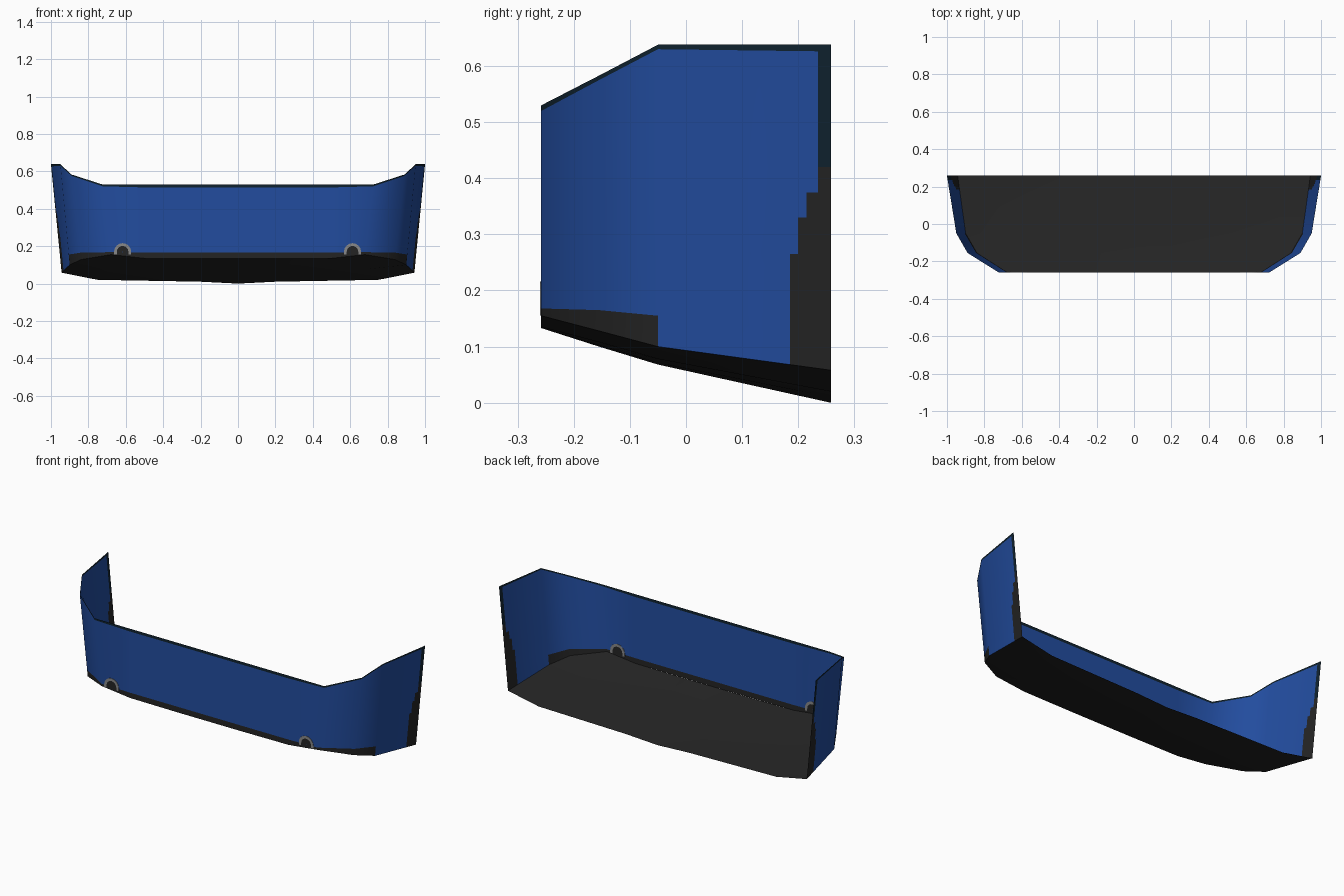
import bpy, bmesh, math
from mathutils import Vector

cube = bpy.data.objects.get("Cube")
if cube:
    bpy.data.objects.remove(cube, do_unlink=True)

FRONT, BACK = -0.258, 0.258


def material(name, rgb):
    m = bpy.data.materials.new(name)
    m.use_nodes = True
    m.diffuse_color = (*rgb, 1)
    bsdf = next(n for n in m.node_tree.nodes if n.type == 'BSDF_PRINCIPLED')
    bsdf.inputs["Base Color"].default_value = (*rgb, 1)
    return m


blue = material("blue paint", (0.016, 0.073, 0.345))
black = material("black plastic", (0.0175, 0.0175, 0.0175))
teal = material("dark teal edge", (0.005, 0.016, 0.028))
grey = material("grey trim", (0.25, 0.25, 0.25))


def finish(bm, name, mats, smooth=True):
    mesh = bpy.data.meshes.new(name)
    bm.to_mesh(mesh)
    bm.free()
    ob = bpy.data.objects.new(name, mesh)
    bpy.context.collection.objects.link(ob)
    for m in mats:
        mesh.materials.append(m)
    if smooth:
        bpy.ops.object.select_all(action='DESELECT')
        bpy.context.view_layer.objects.active = ob
        ob.select_set(True)
        bpy.ops.object.shade_smooth_by_angle(angle=math.radians(40))
    return ob


def grid(bm, columns):
    """Quads between neighbouring columns of points."""
    vs = [[bm.verts.new(p) for p in col] for col in columns]
    for a, b in zip(vs, vs[1:]):
        for i in range(len(a) - 1):
            bm.faces.new((a[i], b[i], b[i + 1], a[i + 1]))


def flip(points):
    return [(-x, y, z) for x, y, z in points]


# Wall: stations from the middle of the front to the back corner
# (y, bottom x, bottom z, top x, top z, height of black band, rim width)
stations = [
    (FRONT, 0.0, 0.133, 0.0, 0.53, 0.165, 0.016),
    (FRONT, 0.5, 0.135, 0.5, 0.53, 0.165, 0.016),
    (FRONT, 0.68, 0.155, 0.725, 0.53, 0.168, 0.010),
    (-0.155, 0.84, 0.128, 0.89, 0.583, 0.165, 0.008),
    (-0.05, 0.90, 0.10, 0.95, 0.638, 0.155, 0.008),
    (BACK, 0.943, 0.058, 1.0, 0.638, 0.12, 0.012),
]


def wall_column(y, bx, bz, tx, tz, band, rim):
    xs = lambda z: bx + (tx - bx) * (z - bz) / (tz - bz)
    return [(xs(z), y, z) for z in (bz, band, tz - rim, tz)]


half = [wall_column(*s) for s in stations]
bm = bmesh.new()
grid(bm, [flip(c) for c in reversed(half[1:])] + half)
for f in bm.faces:
    ys = [v.co.y for v in f.verts]
    row = f.index % 3
# Colour rows: black band in front, teal rim on top
bm.faces.ensure_lookup_table()
for i, f in enumerate(bm.faces):
    row = i % 3
    on_side = f.calc_center_median().y > -0.05
    f.material_index = 2 if row == 2 else 1 if row == 0 and not on_side else 0


# Stepped dark patch along the rear edge of each side
steps = [(0.265, 0.185), (0.33, 0.20), (0.375, 0.215), (0.42, 0.235)]
cuts = [((0, y, 0), (0, 1, 0)) for _, y in steps]
cuts += [((0, 0, z), (0, 0, 1)) for z, _ in steps]
for co, no in cuts:
    faces = [f for f in bm.faces if f.calc_center_median().y > -0.05]
    geom = set(faces)
    for f in faces:
        geom.update(f.verts)
        geom.update(f.edges)
    bmesh.ops.bisect_plane(bm, geom=list(geom), plane_co=Vector(co),
                           plane_no=Vector(no), dist=1e-5)
for f in bm.faces:
    c = f.calc_center_median()
    limit = next((y for z, y in steps if c.z < z), steps[-1][1])
    if c.y > limit:
        f.material_index = 1 if c.z < steps[-1][0] else 2
finish(bm, "bumper_wall", [blue, black, teal])

# Floor: rows from front to back, (y, [(x, z), ...] from the middle outward)
rows = [
    (FRONT, [(0, 0.133), (0.2, 0.133), (0.5, 0.135), (0.68, 0.155)]),
    (-0.155, [(0, 0.10), (0.2, 0.102), (0.6, 0.108), (0.84, 0.128)]),
    (-0.05, [(0, 0.068), (0.2, 0.071), (0.7, 0.078), (0.90, 0.10)]),
    (BACK, [(0, 0.0), (0.2, 0.01), (0.75, 0.02), (0.943, 0.058)]),
]
bm = bmesh.new()
columns = [[(pts[i][0], y, pts[i][1]) for y, pts in rows] for i in range(4)]
grid(bm, [flip(c) for c in reversed(columns[1:])] + columns)
bmesh.ops.reverse_faces(bm, faces=bm.faces[:])
finish(bm, "bumper_floor", [black])


# Small arches at the lower edge, thin enough to show on both sides of the wall
def arch(name, cx, inner, outer, mat, depth):
    bm = bmesh.new()
    n, cz, foot = 8, 0.17, 0.155
    dirs = [(math.cos(math.pi * i / n), math.sin(math.pi * i / n)) for i in range(n + 1)]

    def arc(r):
        pts = [(cx + r * c, cz + r * s) for c, s in dirs]
        return [(cx + r, foot)] + pts + [(cx - r, foot)]

    outline = [(arc(inner)[i], arc(outer)[i]) for i in range(n + 3)]
    for a, b in zip(outline, outline[1:]):
        quad = [a[0], a[1], b[1], b[0]]
        bm.faces.new([bm.verts.new((x, FRONT - depth / 2, z)) for x, z in quad])
    bmesh.ops.remove_doubles(bm, verts=bm.verts[:], dist=1e-5)
    bmesh.ops.recalc_face_normals(bm, faces=bm.faces[:])
    solid = bmesh.ops.extrude_face_region(bm, geom=bm.faces[:])
    moved = [v for v in solid["geom"] if isinstance(v, bmesh.types.BMVert)]
    bmesh.ops.translate(bm, verts=moved, vec=(0, depth, 0))
    bmesh.ops.recalc_face_normals(bm, faces=bm.faces[:])
    finish(bm, name, [mat], smooth=False)


for side, cx in (("right", -0.617), ("left", 0.612)):
    arch(side + "_arch_trim", cx, 0.031, 0.046, grey, 0.004)
    arch(side + "_arch_opening", cx, 0.001, 0.031, black, 0.004)
